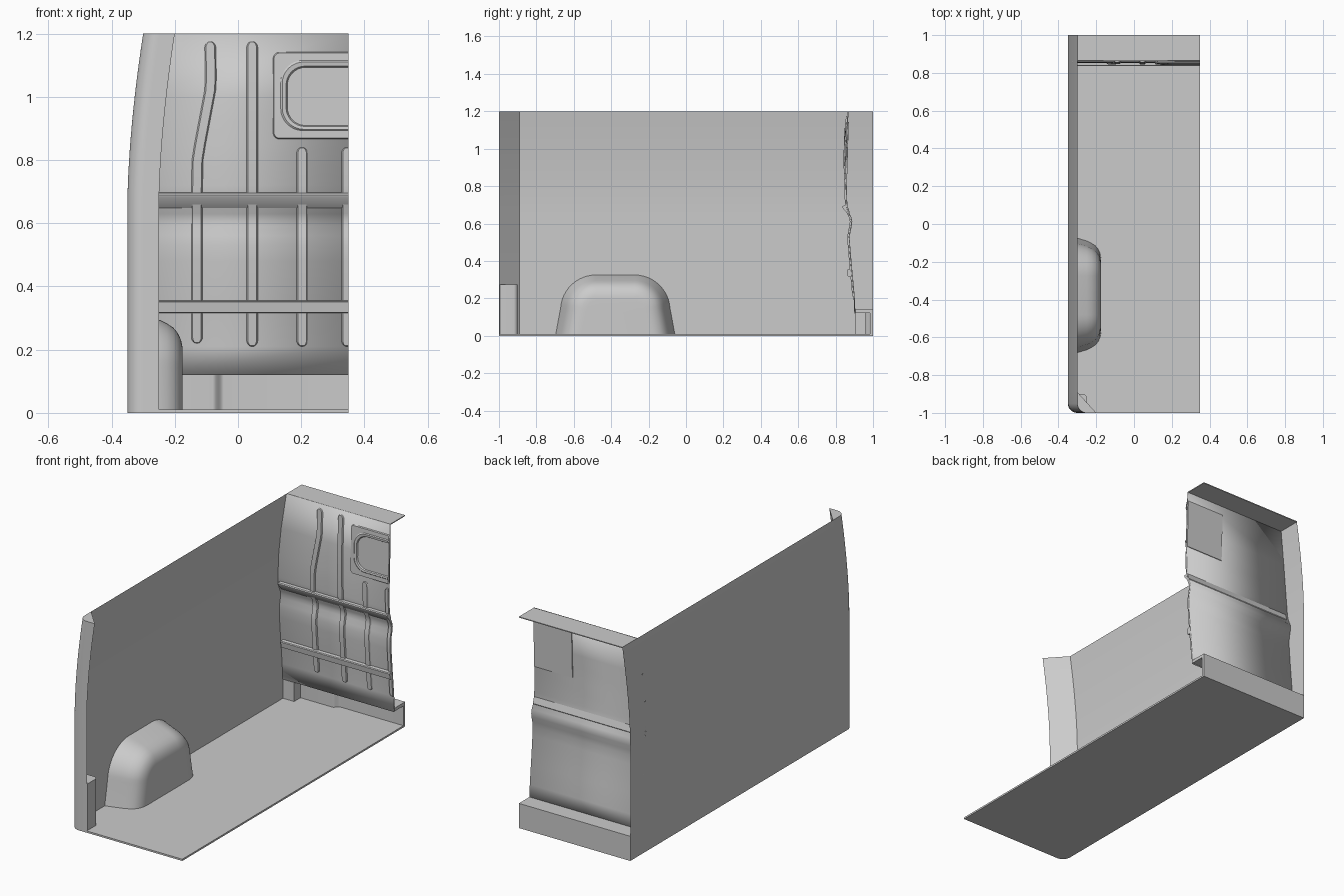
import bpy, math

if "Cube" in bpy.data.objects:
    bpy.data.objects.remove(bpy.data.objects["Cube"])


def make(name, verts, faces, angle=30):
    me = bpy.data.meshes.new(name)
    me.from_pydata(verts, [], faces)
    me.validate()
    ob = bpy.data.objects.new(name, me)
    bpy.context.collection.objects.link(ob)
    bpy.ops.object.select_all(action='DESELECT')
    ob.select_set(True)
    bpy.context.view_layer.objects.active = ob
    bpy.ops.object.shade_smooth_by_angle(angle=math.radians(angle))
    return ob


def loft(name, loops, closed=False, cap_start=False, cap_end=False, angle=30):
    n = len(loops[0])
    verts = [v for loop in loops for v in loop]
    faces = []
    for i in range(len(loops) - 1):
        for j in range(n if closed else n - 1):
            k = (j + 1) % n
            faces.append((i*n + j, i*n + k, (i+1)*n + k, (i+1)*n + j))
    if cap_start:
        faces.append(tuple(reversed(range(n))))
    if cap_end:
        faces.append(tuple(range((len(loops)-1)*n, len(loops)*n)))
    return make(name, verts, faces, angle)


def prism(name, plan, z0, z1):
    return loft(name, [[(x, y, z) for x, y in plan] for z in (z0, z1)], True, True, True)


def arc(cx, cy, r, a0, a1, n=10):
    return [(cx + r*math.cos(math.radians(a0 + (a1-a0)*i/n)),
             cy + r*math.sin(math.radians(a0 + (a1-a0)*i/n))) for i in range(n + 1)]


def interp(table, z):
    if z <= table[0][0]:
        return table[0][1]
    for (a, u), (b, v) in zip(table, table[1:]):
        if z <= b:
            return u + (v - u)*(z - a)/(b - a)
    return table[-1][1]


def wall_x(z):
    return -0.35 + 0.05*max(0, (z - 0.65)/0.55)**1.7


PANEL = [(0.12, .903), (0.21, .899), (0.32, .889), (0.36, .885), (0.48, .875), (0.53, .873),
         (0.56, .877), (0.59, .884), (0.61, .886), (0.63, .882), (0.66, .868), (0.69, .861),
         (0.72, .859), (0.85, .855), (1.0, .857), (1.2, .866)]


def panel_y(z):
    return interp(PANEL, z)


# Floor with rounded outer corner
corner = arc(-0.30, -0.95, 0.05, 180, 270)
prism("floor", corner + [(0.35, -1), (0.35, 1), (-0.35, 1)], 0, 0.01)

# Side wall curving round into the hollow front pillar
zs = [0, 0.65] + [0.65 + 0.55*i/12 for i in range(1, 13)]
plan = [(0, 1), (0, -0.89)] + [(x + 0.35, y) for x, y in corner] + [(0.10, -1), (0.0, -0.89)]
loft("side_wall", [[(wall_x(z) + x, y, z) for x, y in plan] for z in zs])
make("pillar_top", [(wall_x(1.2) + x, y, 1.2) for x, y in plan[1:-1]],
     [tuple(range(len(plan) - 2))])
prism("pillar_foot", [(-0.348, -0.90)] + arc(-0.272, -0.922, 0.022, 90, 0, 5)
      + [(-0.25, -0.995), (-0.30, -0.995)], 0.01, 0.275)

# Wheel arch: rounded outline shrinking away from the wall
loops = []
section = [(-0.35, 0), (-0.25, .03), (-0.225, .042), (-0.205, .055), (-0.19, .073),
           (-0.18, .095), (-0.176, .115), (-0.175, .135)]
for x, d in section:
    w, h, r = 0.318 - d, 0.325 - d, max(0.19 - d, 0.07)
    top = w - 0.025
    half = [(w, 0.01)] + arc(top - r, h - r, r, 4, 90, 12)
    outline = half + [(-a, b) for a, b in reversed(half)]
    loops.append([(x, -0.378 + a, b) for a, b in outline])
loft("wheel_arch", loops, cap_end=True, angle=40)

# Pressed rear panel with bulge
panel = loft("rear_panel", [[(wall_x(z), y, z), (0.35, y, z)] for z, y in PANEL])
mod = panel.modifiers.new("thickness", 'SOLIDIFY')
mod.thickness = 0.006
mod.offset = 0


# Raised ribs following the panel
def rib(name, path, half_width=0.019, height=0.010):
    z0, z1 = path[0][0], path[-1][0]
    levels = [z0 + half_width*(1 - math.cos(math.pi*i/12)) for i in range(7)]
    levels += [z for z, _ in PANEL if z0 + 0.03 < z < z1 - 0.03]
    levels += [z for z, _ in path[1:-1]]
    levels += [z1 - half_width*(1 - math.cos(math.pi*i/12)) for i in range(7)]
    rows = []
    for z in sorted(set(levels)):
        s = min(z - z0, z1 - z, half_width)
        w = math.sqrt(max(0, half_width**2 - (half_width - s)**2)) + 0.0005
        e = min(0.006, 0.35*w)
        x, y = interp(path, z), panel_y(z)
        f = min(1, w/0.008)
        rows.append([(min(0.35, x + dx), y + dy, z) for dx, dy in
                     ((-w, 0), (e - w, -height*f), (w - e, -height*f), (w, 0))])
    loft(name, rows, cap_start=True, cap_end=True)


rib("rib_bent", [(0.22, -0.13), (0.70, -0.13), (0.80, -0.128), (0.85, -0.12),
                 (1.02, -0.088), (1.06, -0.086), (1.175, -0.088)])
rib("rib_tall", [(0.21, 0.045), (1.175, 0.045)])
for i, x in enumerate((0.203, 0.345)):
    rib("rib_short_%d" % i, [(0.21, x), (0.84, x)])


# Horizontal rails
def rail(name, profile):
    loft(name, [[(x, y, z) for y, z in profile] for x in (-0.335, 0.35)],
         True, True, True)


rail("upper_rail", [(.863, .697), (.840, .695), (.836, .690), (.838, .682), (.868, .648), (.875, .66)])
rail("lower_rail", [(.888, .357), (.864, .354), (.860, .350), (.865, .318), (.890, .315)])


# Window surround, cut off at the centre line of the vehicle
def window_loop(x, z0, z1, r, off):
    pts = [(0.35, z1)] + arc(x + r, z1 - r, r, 90, 180, 8)
    pts += arc(x + r, z0 + r, r, 180, 270, 8) + [(0.35, z0)]
    return [(a, panel_y(b) + off, b) for a, b in pts]


loft("window_surround", [window_loop(0.11, .865, 1.142, .02, 0),
                         window_loop(0.114, .869, 1.138, .018, -.010),
                         window_loop(0.135, .893, 1.115, .07, -.010),
                         window_loop(0.140, .897, 1.110, .068, -.014),
                         window_loop(0.152, .906, 1.097, .06, -.012),
                         window_loop(0.156, .909, 1.093, .058, -.005)], cap_end=True)
loft("window_outer_plate", [[(x, panel_y(z) + d, z) for x, z in
                             ((0.11, .865), (0.11, 1.142), (0.35, 1.142), (0.35, .865))]
                            for d in (0.002, 0.007)], True, False, True)

# Roof strip above the rear panel
prism("roof_strip", [(-0.30, .863), (0.35, .863), (0.35, 1), (-0.30, 1)], 1.195, 1.2)

# Rear sill: ledge over a stepped recess
prism("sill_ledge", [(-0.35, .90), (0.35, .90), (0.35, 1), (-0.35, 1)], 0.122, 0.14)
step = [(-0.08 + 0.035*i/8, 0.96 + 0.0125*(1 - math.cos(math.pi*i/8))) for i in range(9)]
prism("sill_body", [(-0.35, .903), (-0.28, .903), (-0.28, .96)] + step
      + [(0.35, .985), (0.35, 1), (-0.35, 1)], 0.01, 0.122)
